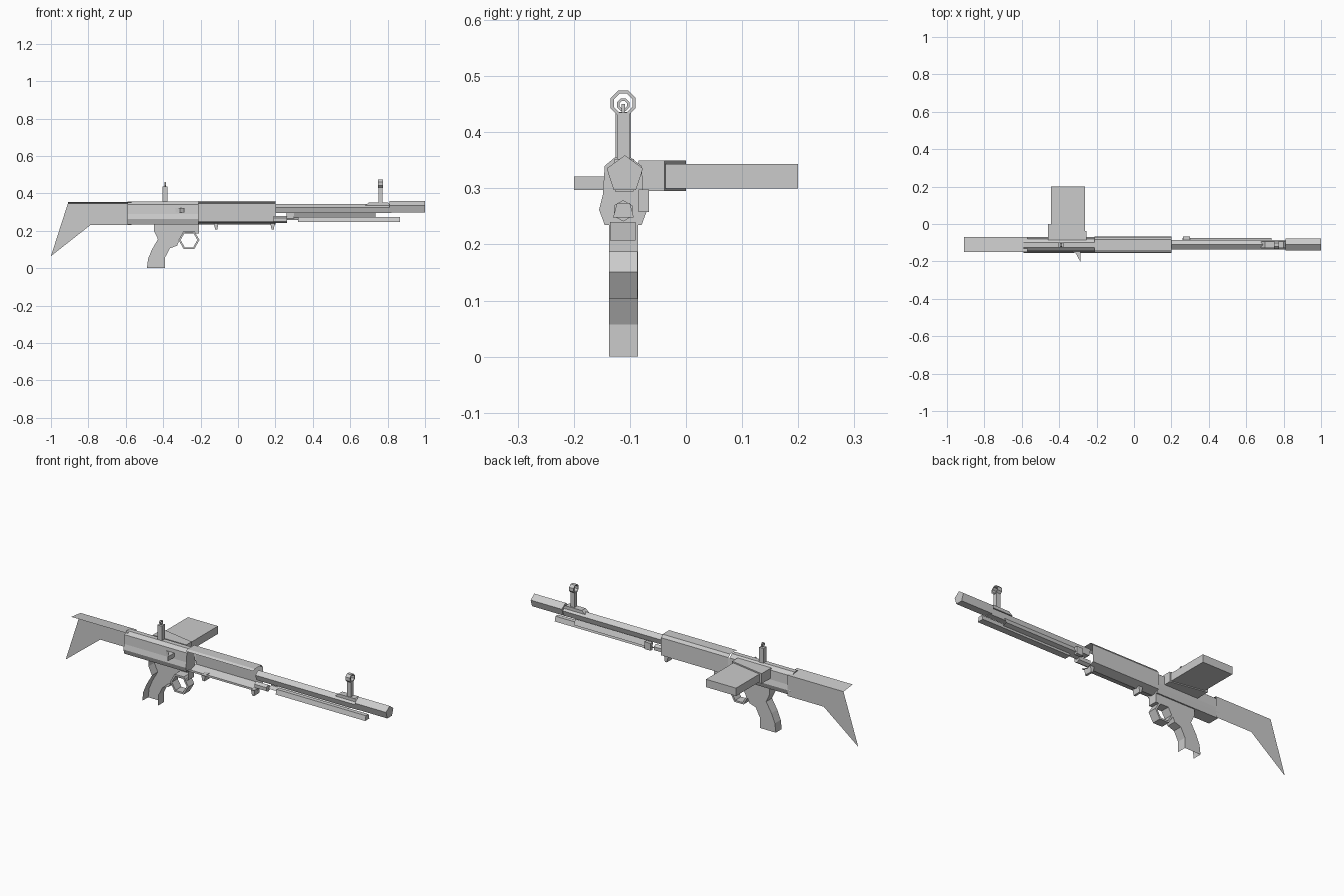
import bpy, math

if "Cube" in bpy.data.objects:
    bpy.data.objects.remove(bpy.data.objects["Cube"])

grey = bpy.data.materials.new("plain grey")
grey.diffuse_color = (0.6, 0.6, 0.6, 1)
grey.use_nodes = True
grey.node_tree.nodes["Principled BSDF"].inputs["Base Color"].default_value = grey.diffuse_color
CY = -0.112  # centre plane of the body


def mesh(name, verts, faces):
    me = bpy.data.meshes.new(name)
    me.from_pydata(verts, [], faces)
    me.materials.append(grey)
    ob = bpy.data.objects.new(name, me)
    bpy.context.collection.objects.link(ob)
    return ob


def sweep(name, pts, a, b, place, closed=True, caps=(True, True)):
    """Extrude a 2D outline from a to b; place(p, t) maps to 3D."""
    n = len(pts)
    verts = [place(p, t) for t in (a, b) for p in pts]
    faces = [(i, (i + 1) % n, n + (i + 1) % n, n + i) for i in range(n if closed else n - 1)]
    if caps[0]:
        faces.append(tuple(range(n))[::-1])
    if caps[1]:
        faces.append(tuple(range(n, 2 * n)))
    return mesh(name, verts, faces)


def along_x(name, yz, x0, x1, closed=True, caps=(True, True)):
    return sweep(name, yz, x0, x1, lambda p, t: (t, p[0], p[1]), closed, caps)


def along_y(name, xz, y0, y1, closed=True, caps=(True, True)):
    return sweep(name, xz, y0, y1, lambda p, t: (p[0], t, p[1]), closed, caps)


def along_z(name, xy, z0, z1):
    return sweep(name, xy, z0, z1, lambda p, t: (p[0], p[1], t))


def box(name, x0, x1, y0, y1, z0, z1):
    return along_z(name, [(x0, y0), (x1, y0), (x1, y1), (x0, y1)], z0, z1)


def ngon(n, cx, cz, r, start):
    return [(cx + r * math.cos(start + math.tau * i / n), cz + r * math.sin(start + math.tau * i / n))
            for i in range(n)]


def ring(name, n, cu, cv, ro, ri, a, b, start, place):
    outer, inner = ngon(n, cu, cv, ro, start), ngon(n, cu, cv, ri, start)
    verts = [place(p, t) for t in (a, b) for loop in (outer, inner) for p in loop]
    faces = []
    for i in range(n):
        j = (i + 1) % n
        faces += [(i, j, n + j, n + i), (2 * n + i, 3 * n + i, 3 * n + j, 2 * n + j),
                  (i, 2 * n + i, 2 * n + j, j), (n + i, n + j, 3 * n + j, 3 * n + i)]
    return mesh(name, verts, faces)


# Stock: one side sheet and a tilted top plate
stock = [(-1, 0.065), (-0.79, 0.23), (-0.57, 0.23), (-0.57, 0.345), (-0.91, 0.345)]
mesh("stock_side", [(x, -0.07, z) for x, z in stock], [(0, 1, 2, 3, 4)])
along_x("stock_top", [(-0.15, 0.354), (-0.07, 0.345)], -0.91, -0.57, False, (False, False))

# Receiver
along_x("receiver", [(-0.1, 0.356), (-0.126, 0.356), (-0.145, 0.34), (-0.148, 0.29), (-0.155, 0.262),
                     (-0.145, 0.235), (-0.079, 0.235), (-0.069, 0.262), (-0.076, 0.29), (-0.079, 0.34)],
        -0.59, -0.21)

# Forearm: open on the front side
along_x("forearm_shell", [(-0.152, 0.352), (-0.14, 0.36), (-0.082, 0.36), (-0.07, 0.345), (-0.067, 0.25),
                          (CY, 0.234), (-0.155, 0.248)], -0.21, 0.2, False, (False, False))
for i, x in enumerate((-0.13, 0.172)):
    along_y(f"forearm_lug_{i}", [(x, 0.24), (x + 0.008, 0.207), (x + 0.02, 0.207), (x + 0.024, 0.24)],
            -0.135, -0.09)

# Grip and trigger housing: far side sheet with front and rear strips
grip = [(-0.449, 0.235), (-0.449, 0.2), (-0.428, 0.155), (-0.46, 0.1), (-0.481, 0.05), (-0.487, 0.0),
        (-0.39, 0.0), (-0.39, 0.057), (-0.364, 0.107), (-0.326, 0.12), (-0.31, 0.155), (-0.294, 0.187),
        (-0.208, 0.187), (-0.208, 0.235)]
along_y("grip_side", grip, -0.086, -0.0859, False, (True, False))
along_y("grip_rear", grip[:6], -0.137, -0.086, False, (False, False))
along_y("grip_front", grip[6:], -0.137, -0.086, False, (False, False))
ring("trigger_guard", 6, -0.262, 0.151, 0.056, 0.045, -0.137, -0.086, 0, lambda p, t: (p[0], t, p[1]))

# Charging handle
along_z("charging_handle", [(-0.35, -0.14), (-0.31, -0.158), (-0.288, -0.2), (-0.285, -0.2), (-0.285, -0.14)],
        0.297, 0.321)

# Side feed and magazine
along_z("magazine_well", [(-0.46, -0.085), (-0.255, -0.085), (-0.255, -0.038), (-0.46, 0)], 0.295, 0.35)
box("magazine", -0.445, -0.262, -0.038, 0.2, 0.3, 0.343)

# Barrel and muzzle: five-sided tubes
along_x("barrel", ngon(5, -0.11, 0.316, 0.027, math.pi / 2), 0.2, 0.82)
along_x("muzzle", ngon(5, -0.109, 0.325, 0.034, math.pi / 2), 0.81, 1.0)

# Handguard, gas tube and gas block
along_x("handguard", [(-0.087, 0.299), (-0.074, 0.27), (CY, 0.258)], 0.26, 0.735, False, (False, False))
along_x("gas_tube", [(-0.123, 0.274), (-0.1, 0.274), (-0.093, 0.248), (-0.13, 0.248)], 0.32, 0.865)
along_x("gas_block", ngon(6, CY, 0.26, 0.019, math.pi / 6), 0.19, 0.262)
box("handguard_clip", 0.262, 0.3, -0.085, -0.066, 0.258, 0.298)

# Front sight
along_y("front_sight_base", [(0.68, 0.335), (0.7, 0.352), (0.8, 0.352), (0.82, 0.335)], -0.127, -0.093)
box("front_sight_post", 0.75, 0.773, -0.123, -0.1, 0.35, 0.433)
ring("front_sight_ring", 8, CY, 0.452, 0.024, 0.018, 0.748, 0.775, math.pi / 8, lambda p, t: (t, p[0], p[1]))
box("front_sight_pin", 0.76, 0.764, -0.115, -0.109, 0.433, 0.45)

# Rear sight
box("rear_sight_post", -0.403, -0.376, -0.126, -0.098, 0.35, 0.436)
ring("rear_sight_ring", 8, CY, 0.449, 0.012, 0.007, -0.394, -0.385, math.pi / 8, lambda p, t: (t, p[0], p[1]))
